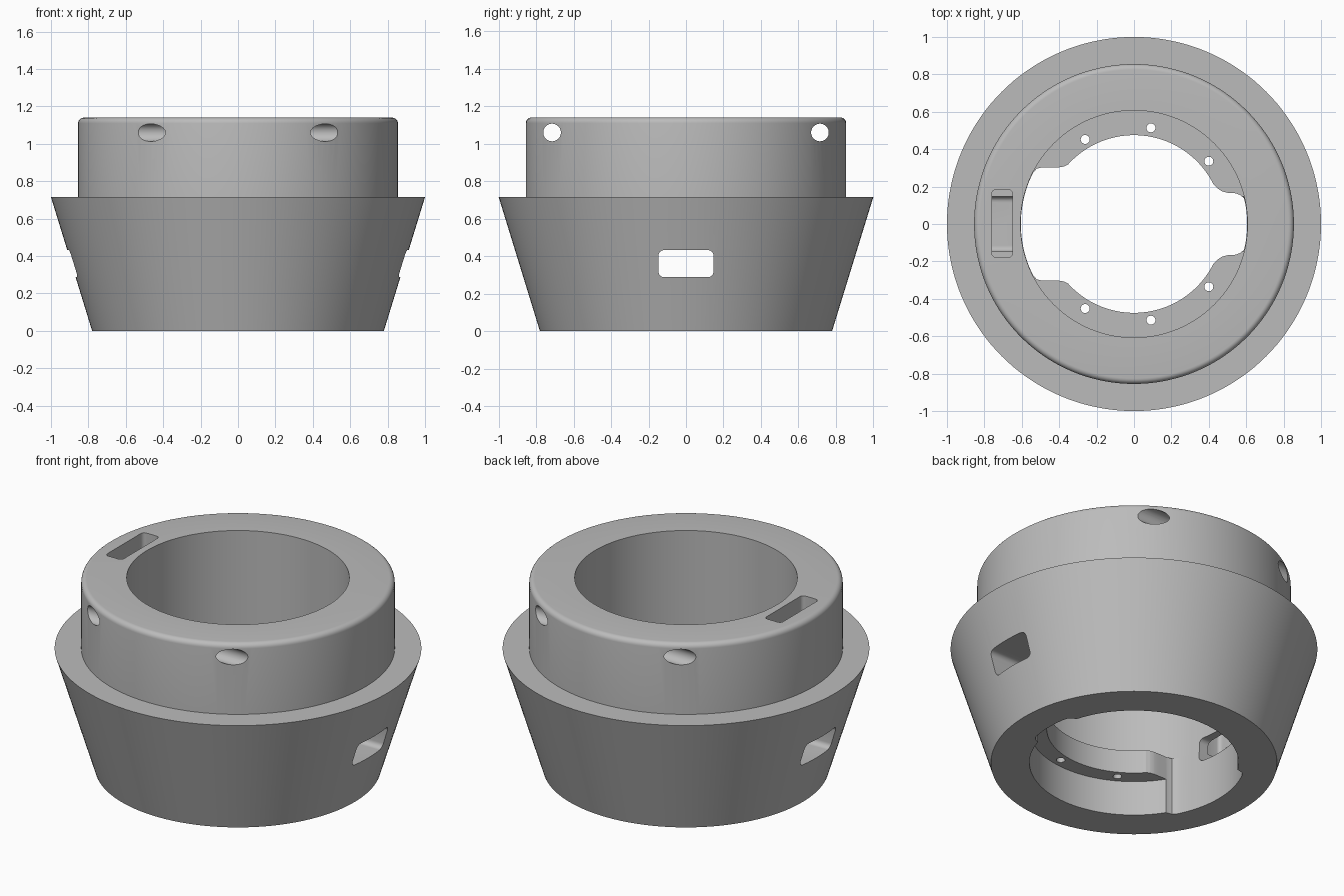
import bpy, bmesh, math
from mathutils import Vector

cube = bpy.data.objects.get("Cube")
if cube:
    bpy.data.objects.remove(cube, do_unlink=True)

grey = bpy.data.materials.new("plain grey")
grey.use_nodes = True
COLOUR = (0.5, 0.5, 0.5, 1)
grey.diffuse_color = COLOUR
grey.node_tree.nodes["Principled BSDF"].inputs["Base Color"].default_value = COLOUR


def finish(name, bm):
    bmesh.ops.recalc_face_normals(bm, faces=bm.faces[:])
    mesh = bpy.data.meshes.new(name)
    bm.to_mesh(mesh)
    bm.free()
    mesh.materials.append(grey)
    obj = bpy.data.objects.new(name, mesh)
    bpy.context.collection.objects.link(obj)
    return obj


def arc(r, start, end, steps, cx=0, cy=0):
    """Points on a circle, angles in degrees."""
    angles = [math.radians(start + (end - start) * i / steps) for i in range(steps + 1)]
    return [(cx + r * math.cos(a), cy + r * math.sin(a)) for a in angles]


def rounded_rect(x0, x1, y0, y1, r):
    corners = [(x1 - r, y1 - r), (x0 + r, y1 - r), (x0 + r, y0 + r), (x1 - r, y0 + r)]
    return [p for i, (cx, cy) in enumerate(corners)
            for p in arc(r, i * 90, i * 90 + 90, 6, cx, cy)]


def lathe(name, profile, steps=144):
    bm = bmesh.new()
    verts = [bm.verts.new((r, 0, z)) for r, z in profile]
    edges = [bm.edges.new((v, verts[i - 1])) for i, v in enumerate(verts)]
    bmesh.ops.spin(bm, geom=verts + edges, cent=(0, 0, 0), axis=(0, 0, 1),
                   angle=math.tau, steps=steps, use_duplicate=False)
    bmesh.ops.remove_doubles(bm, verts=bm.verts[:], dist=1e-4)
    return finish(name, bm)


def prism(name, outline, lo, hi, along_x=False):
    """Extrude an outline along z, or a (y, z) outline along x."""
    bm = bmesh.new()
    place = (lambda a, b: (lo, a, b)) if along_x else (lambda a, b: (a, b, lo))
    face = bm.faces.new([bm.verts.new(place(a, b)) for a, b in outline])
    out = bmesh.ops.extrude_face_region(bm, geom=[face])
    move = Vector((hi - lo, 0, 0)) if along_x else Vector((0, 0, hi - lo))
    bmesh.ops.translate(bm, vec=move,
                        verts=[g for g in out["geom"] if isinstance(g, bmesh.types.BMVert)])
    return finish(name, bm)


# Flared body with collar, bore and inner mounting flange
profile = [(0.57, 0), (0.78, 0), (1, 0.715), (0.855, 0.715)]
profile += arc(0.03, 0, 90, 6, 0.825, 1.11)
profile += [(0.607, 1.14), (0.607, 0.35), (0.475, 0.35), (0.475, 0.21), (0.57, 0.21)]
body = lathe("flared_collar_body", profile)

cutters = []

# Wide and narrow notches through the flange and lower wall
half = arc(0.605, 0, 10.5, 6)
half += [(0.588, 0.137), (0.57, 0.154), (0.545, 0.164), (0.5, 0.167),
         (0.47, 0.175), (0.447, 0.19), (0.43, 0.208)]
half += arc(0.46, 30, 134, 30)
half += [(-0.353, 0.318), (-0.373, 0.308), (-0.4, 0.303), (-0.49, 0.303),
         (-0.52, 0.296), (-0.54, 0.273)]
half += arc(0.605, 155, 180, 12)
outline = half + [(x, -y) for x, y in reversed(half[1:-1])]
cutters.append(prism("flange_notch_cutter", outline, -0.1, 0.5))

# Screw holes in the flange
for angle in (40, 80, 120, -40, -80, -120):
    a = math.radians(angle)
    hole = arc(0.024, 0, 345, 23, 0.522 * math.cos(a), 0.522 * math.sin(a))
    cutters.append(prism("screw_hole_cutter", hole, 0.15, 0.45))

# Side windows and the vertical slot that meets one of them
cutters.append(prism("window_cutter", rounded_rect(-0.147, 0.147, 0.288, 0.432, 0.03),
                     -1.2, 1.2, True))
cutters.append(prism("slot_cutter", rounded_rect(-0.76, -0.65, -0.178, 0.184, 0.022),
                     0.36, 1.3))

# Cross holes through the collar
for side in (-1, 1):
    cutters.append(prism("cross_hole_cutter", arc(0.047, 0, 352.5, 47, 0.715 * side, 1.06),
                         -1.2, 1.2, True))

bpy.context.view_layer.objects.active = body
for cutter in cutters:
    cutter.hide_render = True
    mod = body.modifiers.new("cut", "BOOLEAN")
    mod.operation = "DIFFERENCE"
    mod.solver = "EXACT"
    mod.object = cutter
    bpy.ops.object.modifier_apply(modifier=mod.name)
    bpy.data.objects.remove(cutter, do_unlink=True)

bpy.ops.object.select_all(action="DESELECT")
body.select_set(True)
bpy.ops.object.shade_smooth_by_angle(angle=math.radians(30))
